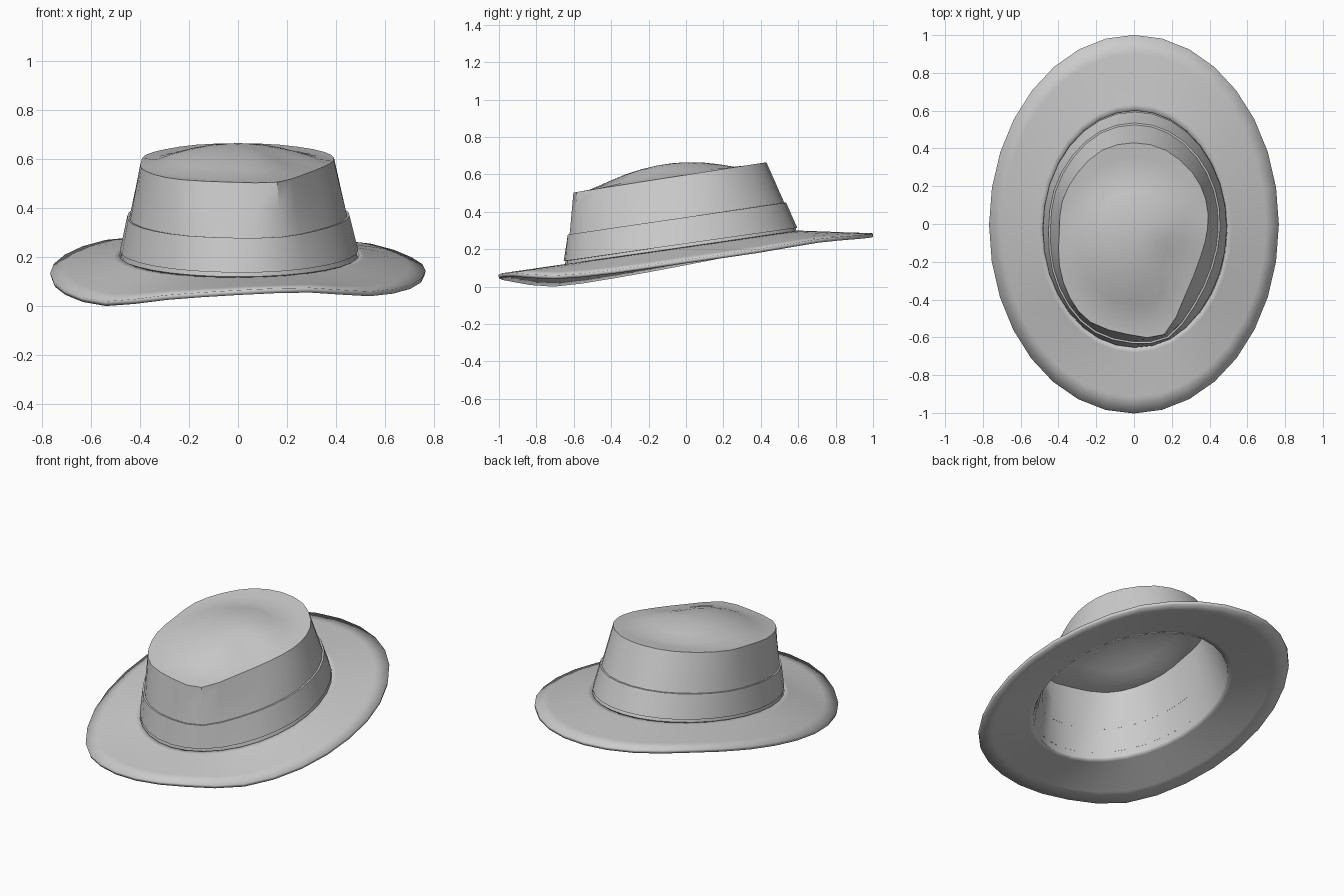
import bpy, bmesh
from math import sin, cos, tau, exp, radians
from mathutils import Vector

if "Cube" in bpy.data.objects:
    bpy.data.objects.remove(bpy.data.objects["Cube"])

N = 32


def loop_from(points):
    """Closed Catmull-Rom loop resampled to N points."""
    pts = [Vector(p) for p in points]
    m, out = len(pts), []
    for i in range(N):
        k, t = divmod(i * m / N, 1)
        k = int(k)
        a, b, c, d = (pts[(k + j) % m] for j in (-1, 0, 1, 2))
        out.append(0.5 * (2 * b + (c - a) * t + (2 * a - 5 * b + 4 * c - d) * t**2
                          + (3 * b - a - 3 * c + d) * t**3))
    return out


def loft(name, rings, centre=None):
    """Skin a stack of equal rings, optionally closed with a centre point."""
    bm = bmesh.new()
    rows = [[bm.verts.new(p) for p in r] for r in rings]
    for a, b in zip(rows, rows[1:]):
        for i in range(N):
            j = (i + 1) % N
            bm.faces.new((a[i], a[j], b[j], b[i]))
    if centre:
        c = bm.verts.new(centre)
        for i in range(N):
            bm.faces.new((rows[-1][i], rows[-1][(i + 1) % N], c))
    me = bpy.data.meshes.new(name)
    bm.to_mesh(me)
    bm.free()
    ob = bpy.data.objects.new(name, me)
    bpy.context.collection.objects.link(ob)
    bpy.ops.object.select_all(action='DESELECT')
    bpy.context.view_layer.objects.active = ob
    ob.select_set(True)
    bpy.ops.object.shade_smooth_by_angle(angle=radians(35))
    return ob


def top_height(x, y):
    """Tilted crown top with a soft dome and a dent on one side."""
    z = 0.505 + (y + 0.59) * 0.157
    z += 0.075 * max(0, 1 - (x / 0.36)**2 - ((y + 0.12) / 0.38)**2)
    return z - 0.025 * exp(-((x - 0.22) / 0.1)**2 - ((y + 0.2) / 0.14)**2)


angles = [tau * i / N for i in range(N)]

# Crown outlines: oval tilted base and irregular top edge
base = []
for a in angles:
    y = -0.025 + 0.625 * sin(a)
    base.append(Vector((0.005 + 0.485 * cos(a), y, 0.10 + (y + 0.65) * 0.144)))
rim = loop_from([(x, y, 0.505 + (y + 0.59) * 0.157) for x, y in (
    (.39, -.02), (.38, .13), (.31, .27), (.17, .39), (0, .43), (-.17, .39),
    (-.30, .27), (-.38, .12), (-.395, -.04), (-.395, -.22), (-.34, -.39),
    (-.23, -.52), (-.03, -.585), (.16, -.585), (.27, -.38), (.35, -.18))])


def wall(t, offset=0.0):
    """Crown wall ring at height fraction t, pushed outward by offset."""
    return [b.lerp(r, t) + Vector((cos(a), sin(a), 0)) * offset
            for a, b, r in zip(angles, base, rim)]


# Crown: wall rings, then shrinking rings over the domed top
mid = Vector((0, -0.08, 0))
tops = []
for s in (0.85, 0.68, 0.5, 0.32, 0.15):
    ring = [mid.lerp(p, s) for p in rim]
    tops.append([Vector((p.x, p.y, top_height(p.x, p.y))) for p in ring])
loft("crown", [wall(t) for t in (0, 0.25, 0.5, 0.75, 1)] + tops,
     (mid.x, mid.y, top_height(mid.x, mid.y)))

# Hat band, a thin raised strip around the crown
loft("hat_band", [wall(0.09), wall(0.09, 0.01), wall(0.26, 0.01),
                  wall(0.44, 0.01), wall(0.44)])

# Brim with a wavy outer edge
edge_z = loop_from([(0, 0, z) for z in (
    .125, .18, .235, .255, .265, .265, .25, .19, .115, .045, .0, .025,
    .045, .055, .04, .07)])
outer = [Vector((0.762 * cos(a), sin(a), e.z)) for a, e in zip(angles, edge_z)]
rings = [[o.lerp(b, s) for o, b in zip(outer, base)]
         for s in (0, 0.25, 0.5, 0.75, 0.92, 1)]
brim = loft("brim", rings)
solid = brim.modifiers.new("thickness", 'SOLIDIFY')
solid.thickness = 0.02
solid.offset = 1
